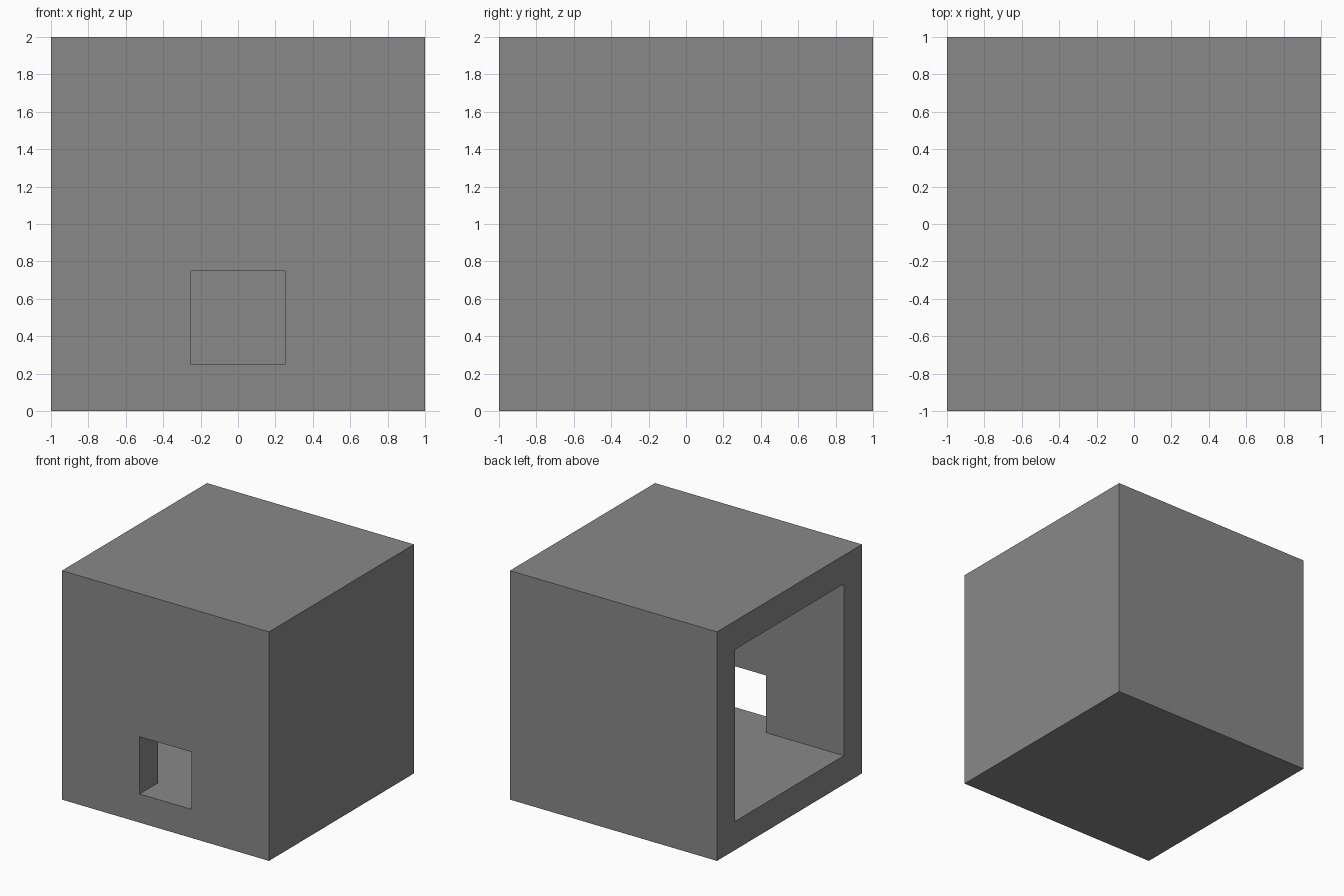
import bpy

old = bpy.data.objects.get("Cube")
if old:
    bpy.data.objects.remove(old, do_unlink=True)

SIZE = 2.0
WALL = 0.25
HALF = SIZE / 2
INNER = HALF - WALL

grey = bpy.data.materials.new("plain grey")
grey.use_nodes = True
COLOUR = (0.25, 0.25, 0.25, 1)
grey.diffuse_color = COLOUR
grey.node_tree.nodes["Principled BSDF"].inputs["Base Color"].default_value = COLOUR


def box(name, x, y, z):
    """Add a box spanning the given (low, high) ranges."""
    spans = (x, y, z)
    bpy.ops.mesh.primitive_cube_add(size=1, location=[(a + b) / 2 for a, b in spans])
    ob = bpy.context.object
    ob.name = name
    ob.scale = [b - a for a, b in spans]
    bpy.ops.object.transform_apply(location=True, rotation=False, scale=True)
    ob.data.materials.append(grey)
    return ob


def cut(target, cutter):
    """Subtract a hidden cutter from the target."""
    mod = target.modifiers.new(cutter.name, 'BOOLEAN')
    mod.operation = 'DIFFERENCE'
    mod.solver = 'EXACT'
    mod.object = cutter
    bpy.context.view_layer.objects.active = target
    bpy.ops.object.modifier_apply(modifier=mod.name)
    bpy.data.objects.remove(cutter, do_unlink=True)


# Solid block
shell = box("hollow_box", (-HALF, HALF), (-HALF, HALF), (0, SIZE))

# Room open to the -x side
cut(shell, box("room_cutter", (-HALF - WALL, INNER), (-INNER, INNER), (WALL, SIZE - WALL)))

# Square doorway through the front wall, level with the floor
cut(shell, box("doorway_cutter", (-WALL, WALL), (-HALF - WALL, 0), (WALL, 3 * WALL)))
